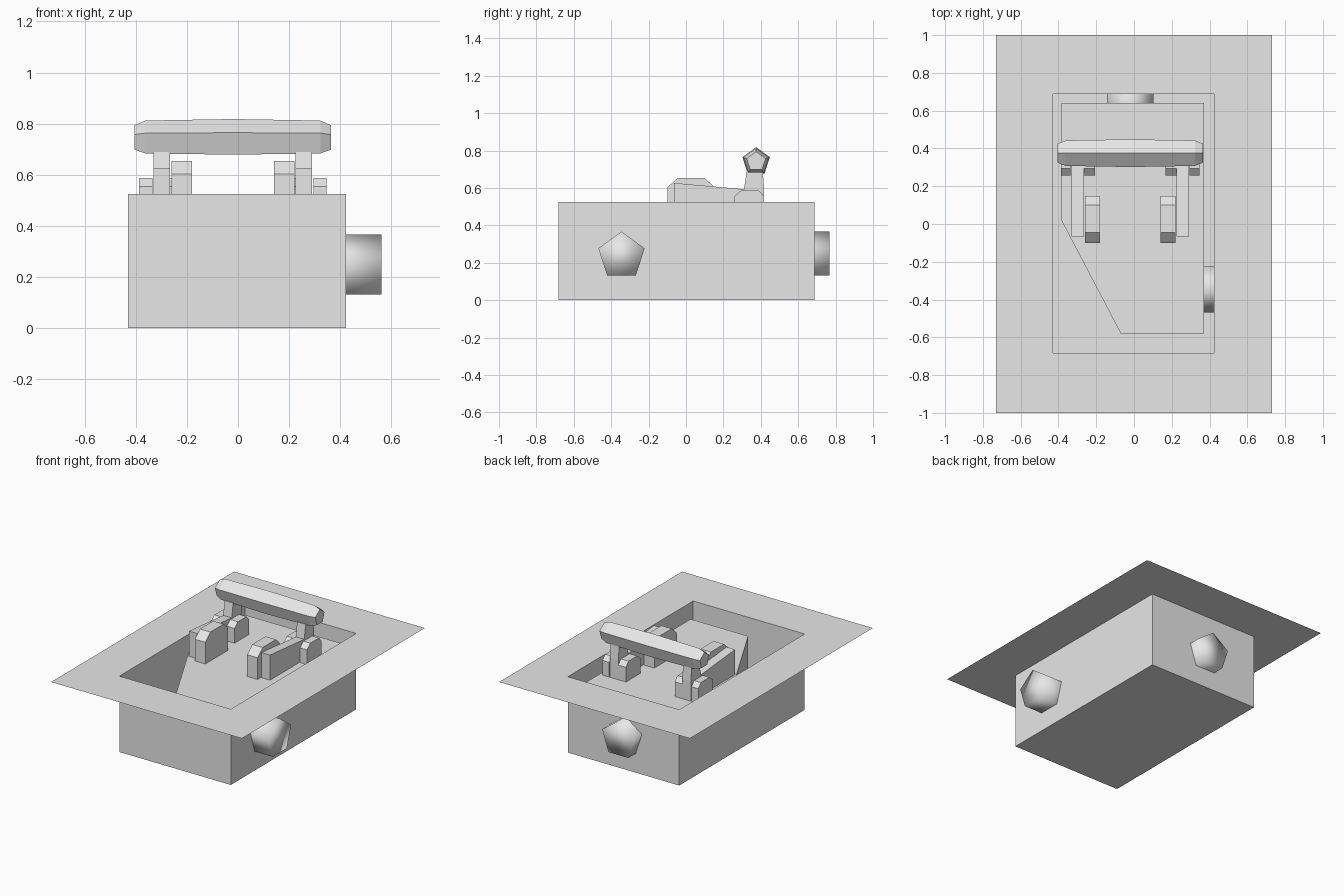
import bpy, bmesh, math
from mathutils import Vector

cube = bpy.data.objects.get("Cube")
if cube:
    bpy.data.objects.remove(cube, do_unlink=True)

grey = bpy.data.materials.new("light_grey")
grey.use_nodes = True
grey.diffuse_color = (0.8, 0.8, 0.8, 1)
grey.node_tree.nodes["Principled BSDF"].inputs["Base Color"].default_value = (0.8, 0.8, 0.8, 1)

CX = -0.02        # centre line of the mechanism
RIM = 0.525       # height of the ground plate
DECK = 0.453      # top of the inner block


def finish(name, bm, smooth=False, recalc=True):
    if recalc:
        bmesh.ops.recalc_face_normals(bm, faces=bm.faces)
    mesh = bpy.data.meshes.new(name)
    bm.to_mesh(mesh)
    bm.free()
    mesh.materials.append(grey)
    for p in mesh.polygons:
        p.use_smooth = smooth
    obj = bpy.data.objects.new(name, mesh)
    bpy.context.collection.objects.link(obj)
    return obj


def loft(name, rings, smooth=False):
    """Skin a row of equal point rings and cap both ends."""
    bm = bmesh.new()
    rows = [[bm.verts.new(p) for p in ring] for ring in rings]
    n = len(rows[0])
    for a, b in zip(rows, rows[1:]):
        for i in range(n):
            j = (i + 1) % n
            bm.faces.new((a[i], a[j], b[j], b[i]))
    bm.faces.new(rows[0])
    bm.faces.new(rows[-1])
    return finish(name, bm, smooth)


def pentagon(centre, radius, axis):
    """Five points, tip up, in the plane across the given axis."""
    ring = []
    for i in range(5):
        a = math.tau * i / 5
        side, up = radius * math.sin(a), radius * math.cos(a)
        offset = Vector((0, side, up)) if axis == "x" else Vector((side, 0, up))
        ring.append(Vector(centre) + offset)
    return ring


def rectangle(x0, x1, y0, y1, z):
    return [(x0, y0, z), (x1, y0, z), (x1, y1, z), (x0, y1, z)]


def side_pair(name, profile, inner, outer):
    """Extrude a y-z profile sideways, once on each side of the centre line."""
    for side, s in (("left", 1), ("right", -1)):
        loft(f"{side}_{name}", [[(CX + s * d, y, z) for y, z in profile] for d in (inner, outer)])


# Ground plate: a flat sheet with a rectangular opening
OPENING = (-0.43, 0.423, -0.683, 0.688)
bm = bmesh.new()
outer = [bm.verts.new(p) for p in rectangle(-0.73, 0.73, -1, 1, RIM)]
inner = [bm.verts.new(p) for p in rectangle(*OPENING, RIM)]
for i in range(4):
    j = (i + 1) % 4
    bm.faces.new((outer[i], outer[j], inner[j], inner[i]))
finish("ground_plate", bm, recalc=False)

# Open pit: thin walls and a floor
bm = bmesh.new()
low = [bm.verts.new(p) for p in rectangle(*OPENING, 0)]
top = [bm.verts.new(p) for p in rectangle(*OPENING, RIM)]
for i in range(4):
    j = (i + 1) % 4
    bm.faces.new((low[i], low[j], top[j], top[i]))
bm.faces.new(low[::-1])
finish("pit_box", bm, recalc=False)

# Inner block with one cut corner
outline = [(-0.385, 0.02), (-0.07, -0.58), (0.37, -0.58), (0.37, 0.64), (-0.385, 0.64)]
loft("inner_block", [[(x, y, z) for x, y in outline] for z in (0.005, DECK)])

# Pipe stubs on the side and the back
loft("side_pipe", [pentagon((x, -0.345, 0.237), 0.13, "x") for x in (0.28, 0.562)], True)
loft("back_pipe", [pentagon((-0.02, y, 0.237), 0.13, "y") for y in (0.49, 0.768)], True)

# Pivoting arms with an upright at the back
side_pair("arm", [(-0.065, DECK), (-0.065, 0.627), (0.31, 0.593), (0.325, 0.69),
                  (0.41, 0.69), (0.418, 0.59), (0.418, DECK)], 0.245, 0.31)

# Front clamps and the low brackets that flank each arm
side_pair("front_clamp", [(-0.1, DECK), (-0.1, 0.603), (-0.045, 0.653), (0.1, 0.653),
                          (0.147, 0.61), (0.147, DECK)], 0.16, 0.24)
bracket = [(0.258, DECK), (0.258, 0.555), (0.295, 0.587), (0.39, 0.587),
           (0.418, 0.555), (0.418, DECK)]
side_pair("inner_bracket", bracket, 0.187, 0.245)
side_pair("outer_bracket", bracket, 0.315, 0.367)

# Five-sided handle bar with tapered ends
stations = [(-0.384, 0.053), (-0.342, 0.071), (0, 0.077), (0.342, 0.071), (0.384, 0.053)]
loft("handle_bar", [pentagon((CX + x, 0.375, 0.741), r, "x") for x, r in stations])
